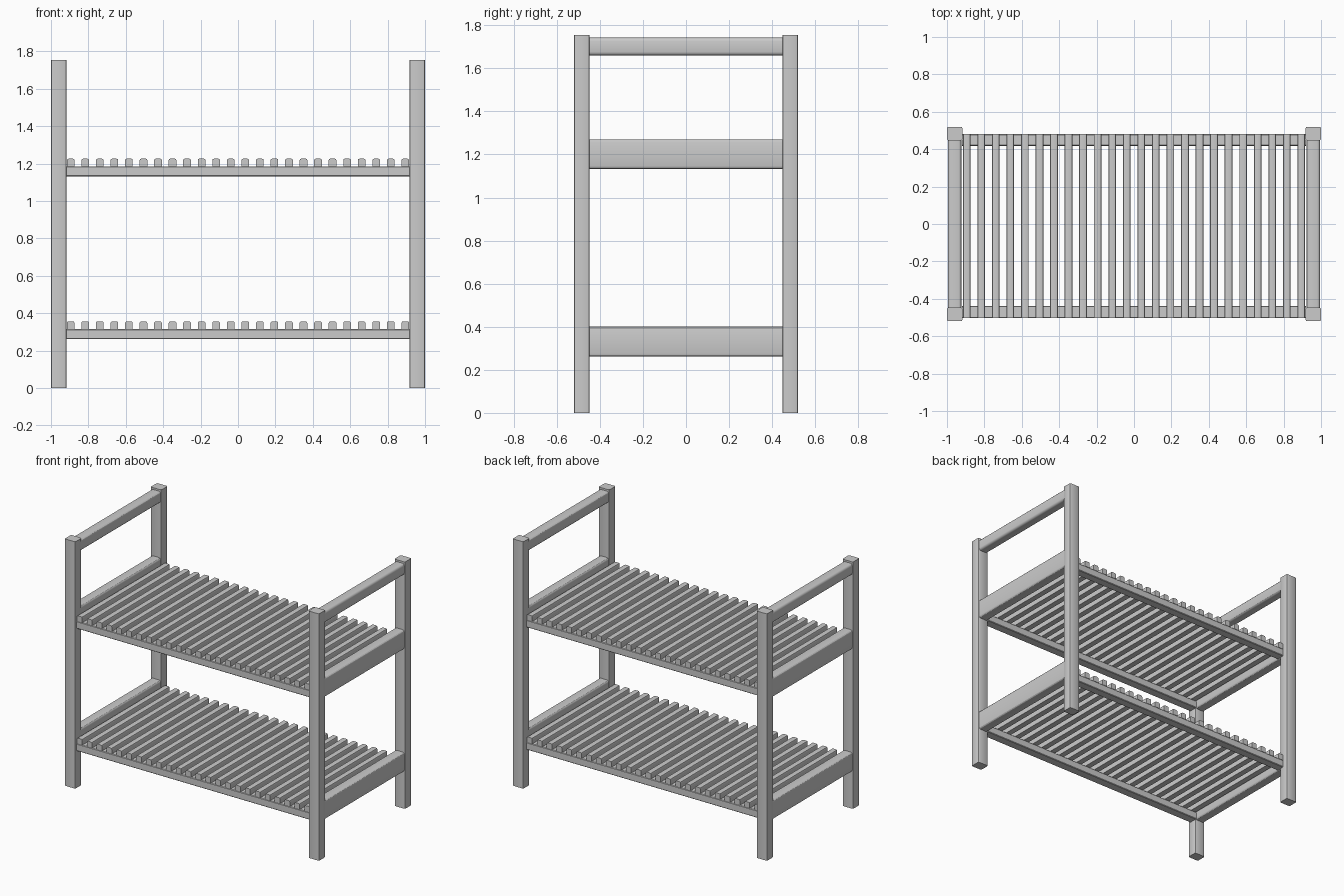
import bpy, bmesh

if "Cube" in bpy.data.objects:
    bpy.data.objects.remove(bpy.data.objects["Cube"])


def bar(name, lo, hi, axis, radius, segments=3, top_only=False):
    """Box from lo to hi, with its edges along the given axis rounded."""
    bm = bmesh.new()
    bmesh.ops.create_cube(bm, size=1)
    for v in bm.verts:
        for i in range(3):
            v.co[i] = lo[i] if v.co[i] < 0 else hi[i]
    mid_z = (lo[2] + hi[2]) / 2
    edges = []
    for e in bm.edges:
        d = e.verts[1].co - e.verts[0].co
        if abs(d[axis]) > 0.99 * d.length:
            if not top_only or e.verts[0].co.z > mid_z:
                edges.append(e)
    bmesh.ops.bevel(bm, geom=edges, offset=radius, segments=segments,
                    profile=0.5, affect='EDGES')
    bmesh.ops.recalc_face_normals(bm, faces=bm.faces[:])
    mesh = bpy.data.meshes.new(name)
    bm.to_mesh(mesh)
    bm.free()
    obj = bpy.data.objects.new(name, mesh)
    bpy.context.collection.objects.link(obj)
    obj.select_set(True)
    bpy.context.view_layer.objects.active = obj
    bpy.ops.object.shade_smooth_by_angle()
    obj.select_set(False)
    return obj


X_OUT, X_IN = 1.0, 0.917
Y_OUT, Y_IN = 0.519, 0.447
HEIGHT = 1.755
SHELVES = {"lower": 0.262, "upper": 1.132}   # underside heights
SLATS, SLAT_W = 24, 0.041

for side, s in (("left", -1), ("right", 1)):
    # corner posts
    x0, x1 = sorted((s * X_OUT, s * X_IN))
    for end, t in (("front", -1), ("back", 1)):
        y0, y1 = sorted((t * Y_OUT, t * Y_IN))
        bar(f"{end}_{side}_post", (x0, y0, 0), (x1, y1, HEIGHT), 2, 0.008, 2)
    # handle rail and deep end rails
    x0, x1 = sorted((s * 0.995, s * 0.922))
    bar(f"{side}_handle_rail", (x0, -Y_IN, 1.66), (x1, Y_IN, 1.742), 1, 0.016)
    for level, z in SHELVES.items():
        bar(f"{side}_{level}_end_rail", (x0, -Y_IN, z), (x1, Y_IN, z + 0.138),
            1, 0.014)

for level, z in SHELVES.items():
    # long rails under the slats
    for end, y0, y1 in (("front", -0.503, -0.438), ("back", 0.418, 0.48)):
        bar(f"{end}_{level}_long_rail", (-0.92, y0, z), (0.92, y1, z + 0.053),
            0, 0.004, 1)
    # slats
    step = (2 * 0.915 - SLAT_W) / (SLATS - 1)
    for i in range(SLATS):
        x = -0.915 + i * step
        bar(f"{level}_slat_{i + 1}", (x, -0.503, z + 0.052),
            (x + SLAT_W, 0.48, z + 0.094), 1, 0.008, 2, top_only=True)
